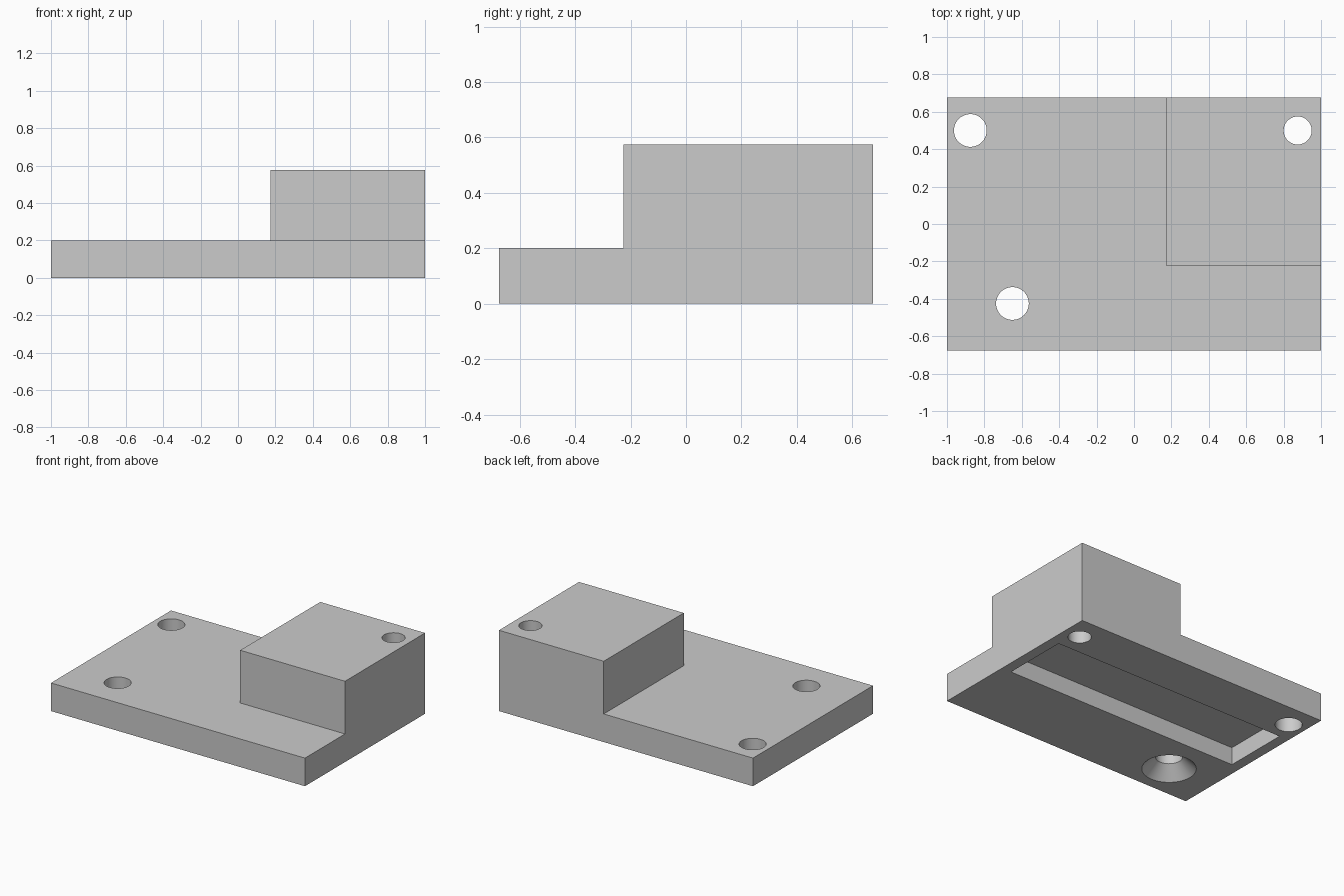
import bpy, bmesh, math
from mathutils import Vector, Matrix

cube = bpy.data.objects.get("Cube")
if cube:
    bpy.data.objects.remove(cube, do_unlink=True)

W, D, PLATE, TOP = 2.0, 1.35, 0.2, 0.575     # overall size and step heights
BLOCK_X, BLOCK_Y = 0.175, -0.225             # inner corner of the raised block

grey = bpy.data.materials.new("plain grey")
grey.use_nodes = True
colour = (0.6, 0.6, 0.6, 1)
grey.diffuse_color = colour
grey.node_tree.nodes["Principled BSDF"].inputs["Base Color"].default_value = colour


def to_object(name, bm):
    bmesh.ops.recalc_face_normals(bm, faces=bm.faces)
    mesh = bpy.data.meshes.new(name)
    bm.to_mesh(mesh)
    bm.free()
    mesh.materials.append(grey)
    obj = bpy.data.objects.new(name, mesh)
    bpy.context.collection.objects.link(obj)
    return obj


def box(bm, lo, hi):
    lo, hi = Vector(lo), Vector(hi)
    place = Matrix.Translation((lo + hi) / 2) @ Matrix.Diagonal((*(hi - lo), 1))
    bmesh.ops.create_cube(bm, size=1, matrix=place)


def lathe_cutter(name, x, y, profile, sides=64):
    """Solid of revolution from (radius, height) pairs that end on the axis."""
    bm = bmesh.new()
    verts = [bm.verts.new((r, 0, z)) for r, z in profile]
    edges = [bm.edges.new(pair) for pair in zip(verts, verts[1:])]
    bmesh.ops.spin(bm, geom=verts + edges, cent=(0, 0, 0), axis=(0, 0, 1),
                   angle=math.tau, steps=sides)
    bmesh.ops.remove_doubles(bm, verts=bm.verts, dist=0.0005)
    bmesh.ops.translate(bm, verts=bm.verts, vec=(x, y, 0))
    return to_object(name, bm)


# Stepped body: a plate whose back left corner is raised into a block
bm = bmesh.new()
box(bm, (-W / 2, -D / 2, 0), (W / 2, D / 2, PLATE))
for point, normal in (((BLOCK_X, 0, 0), (1, 0, 0)), ((0, BLOCK_Y, 0), (0, 1, 0))):
    bmesh.ops.bisect_plane(bm, geom=bm.verts[:] + bm.edges[:] + bm.faces[:],
                           plane_co=point, plane_no=normal)
bm.normal_update()
raised = []
for f in bm.faces:
    c = f.calc_center_median()
    if f.normal.z > 0.9 and c.x > BLOCK_X and c.y > BLOCK_Y:
        raised.append(f)
grown = bmesh.ops.extrude_face_region(bm, geom=raised)["geom"]
bmesh.ops.translate(bm, vec=(0, 0, TOP - PLATE),
                    verts=[g for g in grown if isinstance(g, bmesh.types.BMVert)])
bmesh.ops.dissolve_limit(bm, angle_limit=0.01, verts=bm.verts, edges=bm.edges)
body = to_object("stepped_base", bm)

# Shallow pocket in the underside
bm = bmesh.new()
box(bm, (-0.925, -0.125, -0.1), (0.925, 0.35, 0.125))
cutters = [to_object("pocket_cutter", bm)]

# Two straight through holes and one countersunk from below
for name, x, y, r in (("plate_hole_cutter", -0.875, 0.5, 0.0875),
                      ("block_hole_cutter", 0.875, 0.5, 0.075)):
    cutters.append(lathe_cutter(name, x, y, [(0, -0.1), (r, -0.1), (r, 0.7), (0, 0.7)]))
cutters.append(lathe_cutter("countersink_cutter", -0.65, -0.425,
                            [(0, -0.05), (0.225, -0.05), (0.0875, 0.0875),
                             (0.0875, 0.3), (0, 0.3)]))

bpy.ops.object.select_all(action="DESELECT")
body.select_set(True)
bpy.context.view_layer.objects.active = body
for cutter in cutters:
    cutter.hide_render = True
    mod = body.modifiers.new(cutter.name, "BOOLEAN")
    mod.operation, mod.solver, mod.object = "DIFFERENCE", "EXACT", cutter
    bpy.ops.object.modifier_apply(modifier=mod.name)
    bpy.data.objects.remove(cutter, do_unlink=True)

bpy.ops.object.shade_smooth_by_angle(angle=math.radians(30))
